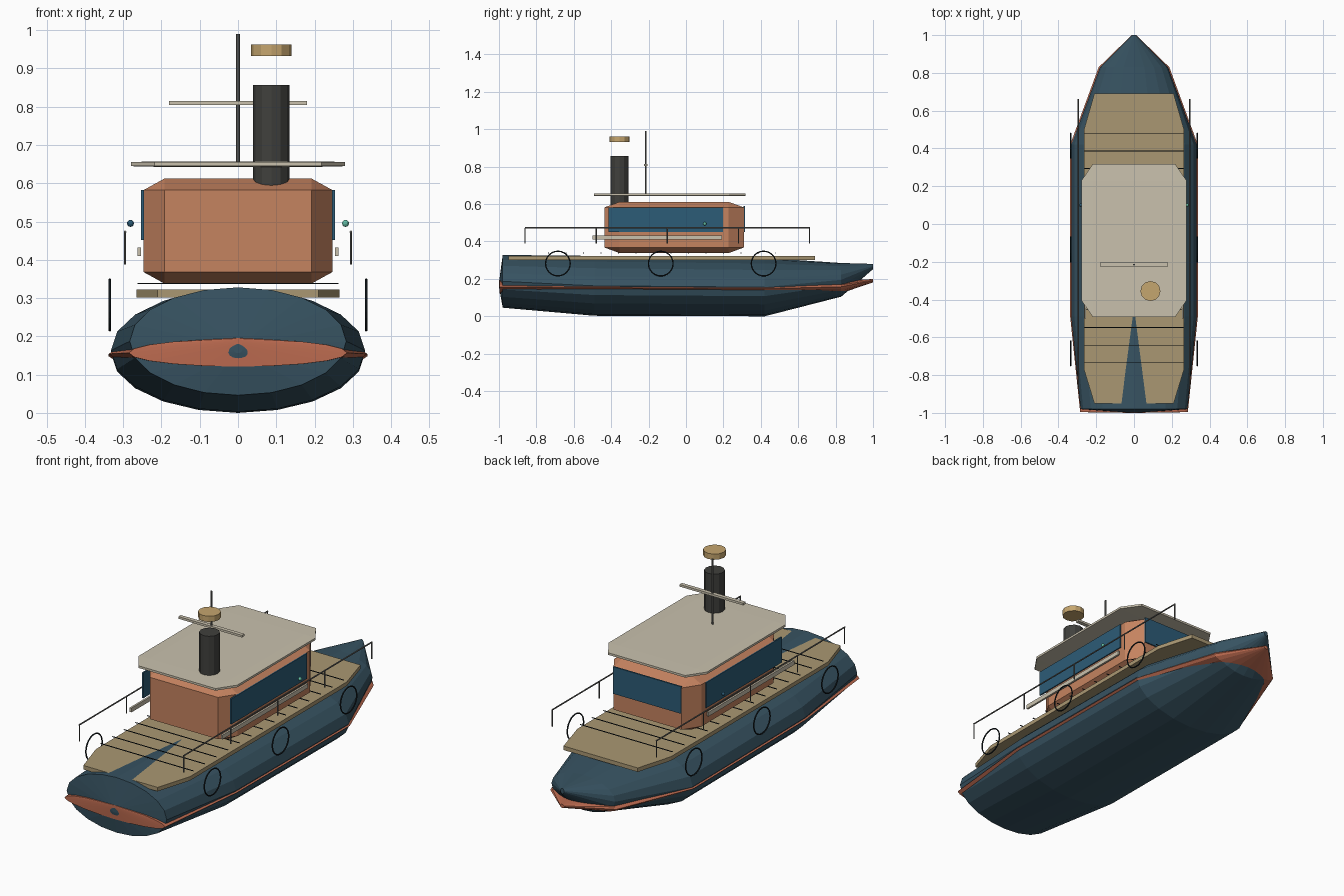
import bpy, bmesh
from math import pi, cos, sin
from mathutils import Matrix, Vector

if "Cube" in bpy.data.objects:
    bpy.data.objects.remove(bpy.data.objects["Cube"])


def mat(name, r, g, b):
    m = bpy.data.materials.new(name)
    m.diffuse_color = [(c / 255) ** 2.2 for c in (r, g, b)] + [1]
    m.use_nodes = True
    m.node_tree.nodes["Principled BSDF"].inputs["Base Color"].default_value = m.diffuse_color
    return m


NAVY = mat("navy", 58, 84, 98)
RED = mat("red", 190, 108, 82)
TAN = mat("tan", 168, 150, 114)
CLAY = mat("clay", 196, 130, 96)
CREAM = mat("cream", 200, 192, 172)
GLASS = mat("glass", 48, 92, 118)
DARK = mat("dark", 66, 66, 63)
BLACK = mat("black", 30, 38, 42)
STEEL = mat("steel", 105, 105, 102)
BRASS = mat("brass", 196, 164, 110)
GREEN = mat("green", 100, 190, 165)


def finish(name, bm, material):
    bmesh.ops.recalc_face_normals(bm, faces=bm.faces[:])
    me = bpy.data.meshes.new(name)
    bm.to_mesh(me)
    bm.free()
    me.materials.append(material)
    ob = bpy.data.objects.new(name, me)
    bpy.context.collection.objects.link(ob)
    return ob


def box(name, lo, hi, material, bevel=0):
    """Box between two corners; bevel is a fraction of each side."""
    lo, hi = Vector(lo), Vector(hi)
    bm = bmesh.new()
    bmesh.ops.create_cube(bm, size=1)
    if bevel:
        bmesh.ops.bevel(bm, geom=bm.edges[:], offset=bevel, segments=1, affect='EDGES')
    bmesh.ops.scale(bm, vec=hi - lo, verts=bm.verts[:])
    bmesh.ops.translate(bm, vec=(lo + hi) / 2, verts=bm.verts[:])
    return finish(name, bm, material)


def rod(name, a, b, r, material, sides=8):
    a, b = Vector(a), Vector(b)
    d = b - a
    bm = bmesh.new()
    m = Matrix.Translation((a + b) / 2) @ d.to_track_quat('Z', 'Y').to_matrix().to_4x4()
    bmesh.ops.create_cone(bm, cap_ends=True, segments=sides, radius1=r, radius2=r,
                          depth=d.length, matrix=m)
    return finish(name, bm, material)


def loft(name, stations, material, n=20):
    """Elliptical rings given as (y, half width, half height, centre z)."""
    bm = bmesh.new()
    rings = [[bm.verts.new((rx * cos(2 * pi * i / n), y, z + rz * sin(2 * pi * i / n)))
              for i in range(n)] for y, rx, rz, z in stations]
    for p, q in zip(rings, rings[1:]):
        for i in range(n):
            j = (i + 1) % n
            bm.faces.new((p[i], p[j], q[j], q[i]))
    bm.faces.new(rings[0])
    bm.faces.new(rings[-1])
    return finish(name, bm, material)


# hull and the red rubbing band around it
loft("hull", [(-1, .012, .012, .168), (-.98, .283, .141, .187), (-.49, .332, .160, .163),
              (.42, .332, .156, .156), (.83, .18, .09, .195), (1, .01, .014, .266)], NAVY)
loft("rubbing_band", [(-1, .012, .010, .186), (-.996, .285, .036, .157), (-.49, .338, .036, .154),
                      (.42, .338, .036, .148), (.83, .187, .034, .158), (1, .012, .009, .19)], RED)

# deck: an eight-sided slab with plank seams
bm = bmesh.new()
half = [(.21, -.95), (.265, -.77), (.265, .5), (.21, .69)]
outline = half + [(-x, y) for x, y in reversed(half)]
face = bm.faces.new([bm.verts.new((x, y, .302)) for x, y in outline])
ext = bmesh.ops.extrude_face_region(bm, geom=[face])
bmesh.ops.translate(bm, vec=(0, 0, .0205),
                    verts=[v for v in ext["geom"] if isinstance(v, bmesh.types.BMVert)])
if not face.is_valid or len(bm.faces) < 10:
    bm.faces.new([v for v in bm.verts if v.co.z < .303])
finish("deck", bm, TAN)
for i in range(14):
    y = -.735 + i * .0935
    box("plank_seam", (-.262, y - .002, .337), (.262, y + .002, .340), BLACK)

# cabin, roof and windows
box("cabin", (-.247, -.437, .338), (.247, .31, .612), CLAY, .11)
box("roof", (-.279, -.493, .643), (.279, .318, .657), CREAM, .11)
box("bow_window", (-.192, .308, .452), (.192, .316, .59), GLASS)

# funnel with floating cap, mast with crossbar
rod("funnel", (.087, -.355, .57), (.087, -.355, .857), .048, DARK, 12)
rod("funnel_cap", (.087, -.355, .933), (.087, -.355, .962), .053, BRASS, 12)
rod("mast", (0, -.215, .645), (0, -.215, .99), .005, STEEL)
box("crossbar", (-.18, -.225, .804), (.18, -.205, .815), CREAM)

# parts repeated on both sides
for s, side in ((1, "right"), (-1, "left")):
    box(side + "_window", (s * .249 - .004, -.415, .452), (s * .249 + .004, .197, .582), GLASS)
    box(side + "_side_rail_board", (s * .258 - .005, -.5, .41), (s * .258 + .005, .192, .432), CREAM)

    # navigation light
    bm = bmesh.new()
    bmesh.ops.create_uvsphere(bm, u_segments=12, v_segments=8, radius=.009,
                              matrix=Matrix.Translation((s * .281, .1, .495)))
    finish(side + "_light", bm, GREEN if s > 0 else GLASS)

    # handrail
    rod(side + "_handrail", (s * .295, -.862, .473), (s * .295, .662, .473), .0035, STEEL)
    for i in range(5):
        y = -.86 + i * .38
        rod(side + "_rail_post", (s * .295, y, .388), (s * .295, y, .473), .003, STEEL)

    # ring fenders
    for y in (-.685, -.135, .415):
        bpy.ops.mesh.primitive_torus_add(location=(s * .335, y, .282), rotation=(0, pi / 2, 0),
                                         major_radius=.066, minor_radius=.0035,
                                         major_segments=24, minor_segments=6)
        ob = bpy.context.object
        ob.name = side + "_ring_fender"
        ob.data.materials.append(BLACK)
